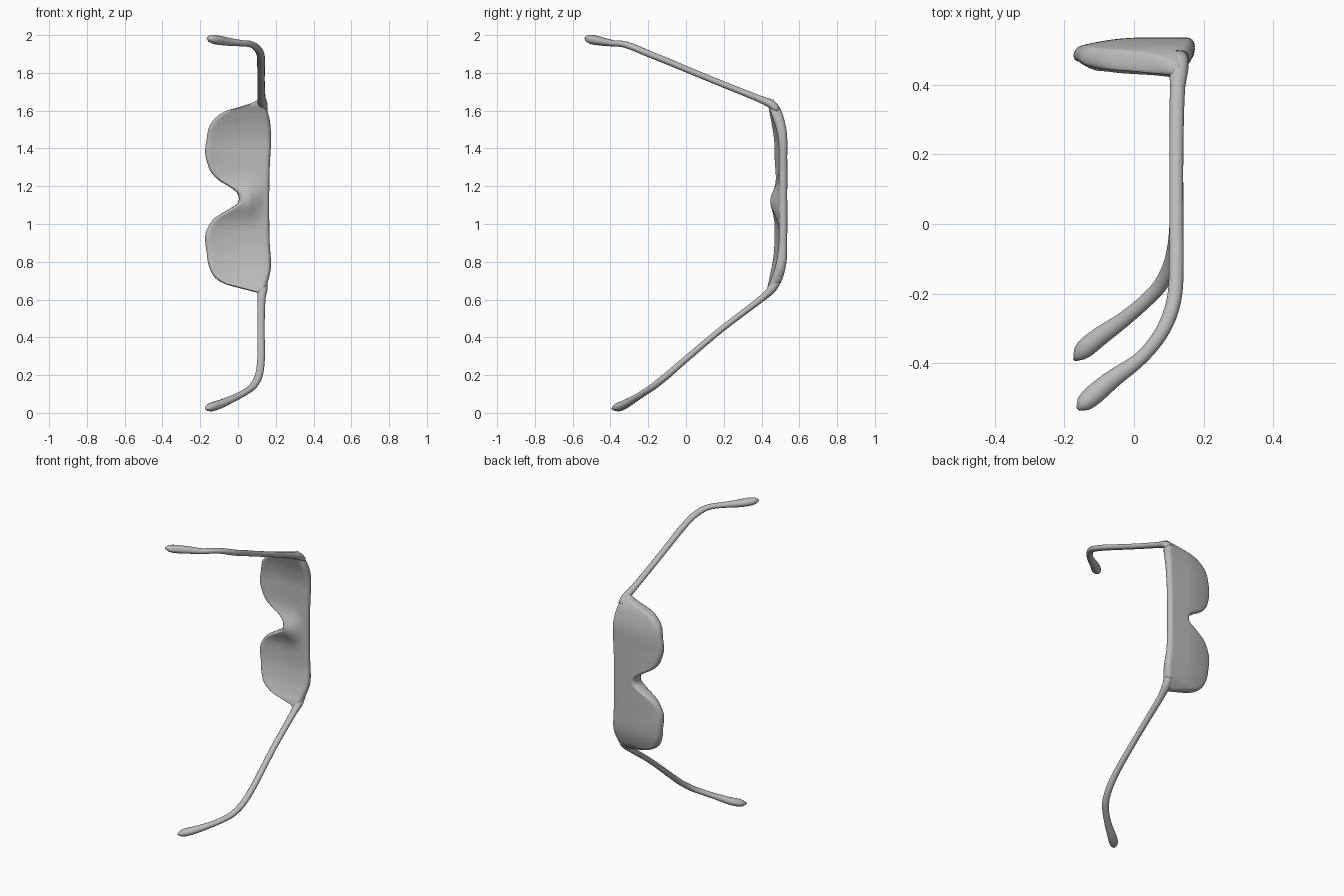
import bpy, bmesh, math
from mathutils import Vector

if "Cube" in bpy.data.objects:
    bpy.data.objects.remove(bpy.data.objects["Cube"])

grey = bpy.data.materials.new("plain_grey")
grey.diffuse_color = (0.5, 0.5, 0.5, 1)
grey.use_nodes = True
grey.node_tree.nodes["Principled BSDF"].inputs["Base Color"].default_value = grey.diffuse_color


def spline(table, t):
    """Smooth interpolation through (position, value) pairs."""
    n = len(table)
    i = max(0, min(n - 2, sum(1 for p in table if p[0] <= t) - 1))

    def slope(k):
        a, b = table[max(k - 1, 0)], table[min(k + 1, n - 1)]
        return (b[1] - a[1]) / (b[0] - a[0])
    (t0, v0), (t1, v1) = table[i], table[i + 1]
    h = t1 - t0
    s = max(0, min(1, (t - t0) / h))
    return ((2*s**3 - 3*s**2 + 1) * v0 + (s**3 - 2*s**2 + s) * h * slope(i)
            + (3*s**2 - 2*s**3) * v1 + (s**3 - s**2) * h * slope(i + 1))


def loft(name, rings):
    """Skin a list of closed rings, cap the ends, shade smooth."""
    bm = bmesh.new()
    vs = [[bm.verts.new(p) for p in r] for r in rings]
    n = len(vs[0])
    for a, b in zip(vs, vs[1:]):
        for j in range(n):
            bm.faces.new((a[j], a[(j + 1) % n], b[(j + 1) % n], b[j]))
    bm.faces.new(vs[0])
    bm.faces.new(vs[-1])
    bmesh.ops.recalc_face_normals(bm, faces=bm.faces[:])
    for f in bm.faces:
        f.smooth = True
    me = bpy.data.meshes.new(name)
    bm.to_mesh(me)
    bm.free()
    me.materials.append(grey)
    ob = bpy.data.objects.new(name, me)
    bpy.context.collection.objects.link(ob)
    return ob


# Front: lens edge, brow edge, outer surface and thickness along the height
lens_edge = [(.635, .105), (.65, .05), (.665, -.01), (.685, -.075), (.72, -.125),
             (.78, -.155), (.85, -.166), (.93, -.174), (.98, -.16), (1.03, -.125),
             (1.06, -.08), (1.09, -.03), (1.11, -.003), (1.14, .004), (1.17, -.01),
             (1.20, -.05), (1.23, -.10), (1.27, -.14), (1.32, -.162), (1.38, -.174),
             (1.45, -.166), (1.52, -.15), (1.57, -.11), (1.60, -.06), (1.62, .01),
             (1.64, .07), (1.66, .11)]
brow_edge = [(.635, .135), (.66, .146), (.72, .165), (.78, .175), (.9, .168),
             (1.1, .165), (1.3, .168), (1.45, .175), (1.55, .168), (1.62, .148), (1.66, .135)]
outer = [(.635, .455), (.66, .48), (.70, .507), (.80, .532), (.95, .536), (1.15, .536),
         (1.35, .536), (1.48, .534), (1.58, .512), (1.63, .487), (1.66, .46)]
thick = [(.635, .035), (.68, .058), (.78, .055), (.9, .045), (1.15, .045),
         (1.4, .045), (1.52, .055), (1.62, .058), (1.66, .035)]


def front_ring(z):
    xl, xr = spline(lens_edge, z), spline(brow_edge, z)
    r = min(.022, (xr - xl) * .45)
    # flat run across the middle with a rounded edge at each end
    runs = [(xl + r * (1 - math.cos(a)), math.sin(a)) for a in
            (0, .4, .8, 1.2, math.pi / 2)]
    inner = [(xl + r + (xr - xl - 2 * r) * i / 14, 1) for i in range(1, 14)]
    ends = [(xr - r * (1 - math.cos(a)), math.sin(a)) for a in
            (math.pi / 2, 1.2, .8, .4, 0)]
    half = runs + inner + ends
    loop = half + [(x, -s) for x, s in half[-2:0:-1]]
    ring = []
    for x, s in loop:
        nose = math.exp(-((z - 1.12) / .085) ** 2) * max(0, min(1, (.14 - x) / .08))
        t = spline(thick, z) + .045 * nose
        y = spline(outer, z) - .028 * (max(0, .03 - x) / .2) ** 2
        ring.append((x, y - t / 2 + s * t / 2, z))
    return ring


N = 110
loft("lens_front", [front_ring(.635 + 1.025 * i / N) for i in range(N + 1)])


def arm(name, pts):
    """Tapered tube through (x, y, z, radius) points, rounded tip."""
    keys = [Vector(p) for p in pts]
    d = [0]
    for a, b in zip(keys, keys[1:]):
        d.append(d[-1] + (b.xyz - a.xyz).length)
    tabs = [[(t, k[c]) for t, k in zip(d, keys)] for c in range(4)]
    m = 56
    path = [Vector([spline(tb, d[-1] * i / m) for tb in tabs]) for i in range(m + 1)]
    rings = []
    for i, p in enumerate(path):
        tan = (path[min(i + 1, m)].xyz - path[max(i - 1, 0)].xyz).normalized()
        side = tan.cross(Vector((0, 0, 1))).normalized()
        up = side.cross(tan)
        rings.append([p.xyz + p.w * (side * math.cos(a) + up * math.sin(a) * .85)
                      for a in (2 * math.pi * k / 14 for k in range(14))])
    loft(name, rings)


# Arms with bent ear tips
arm("upper_arm", [(.132, .485, 1.60, .024), (.130, .45, 1.635, .027), (.125, .39, 1.662, .022),
                  (.122, .2, 1.738, .020), (.122, 0, 1.82, .020), (.122, -.1, 1.862, .021),
                  (.118, -.2, 1.902, .021), (.10, -.27, 1.932, .021), (.068, -.33, 1.952, .020),
                  (.015, -.39, 1.957, .020), (-.06, -.445, 1.966, .026),
                  (-.12, -.495, 1.976, .029), (-.148, -.520, 1.982, .022),
                  (-.162, -.533, 1.985, .006)])
arm("lower_arm", [(.132, .485, .70, .024), (.130, .455, .655, .026), (.125, .40, .605, .021),
                  (.122, .2, .452, .019), (.122, 0, .285, .020), (.110, -.1, .198, .021),
                  (.080, -.17, .142, .021), (.035, -.22, .108, .020), (-.03, -.275, .074, .022),
                  (-.10, -.325, .044, .027), (-.145, -.362, .030, .027),
                  (-.163, -.382, .024, .016), (-.172, -.392, .022, .004)])
